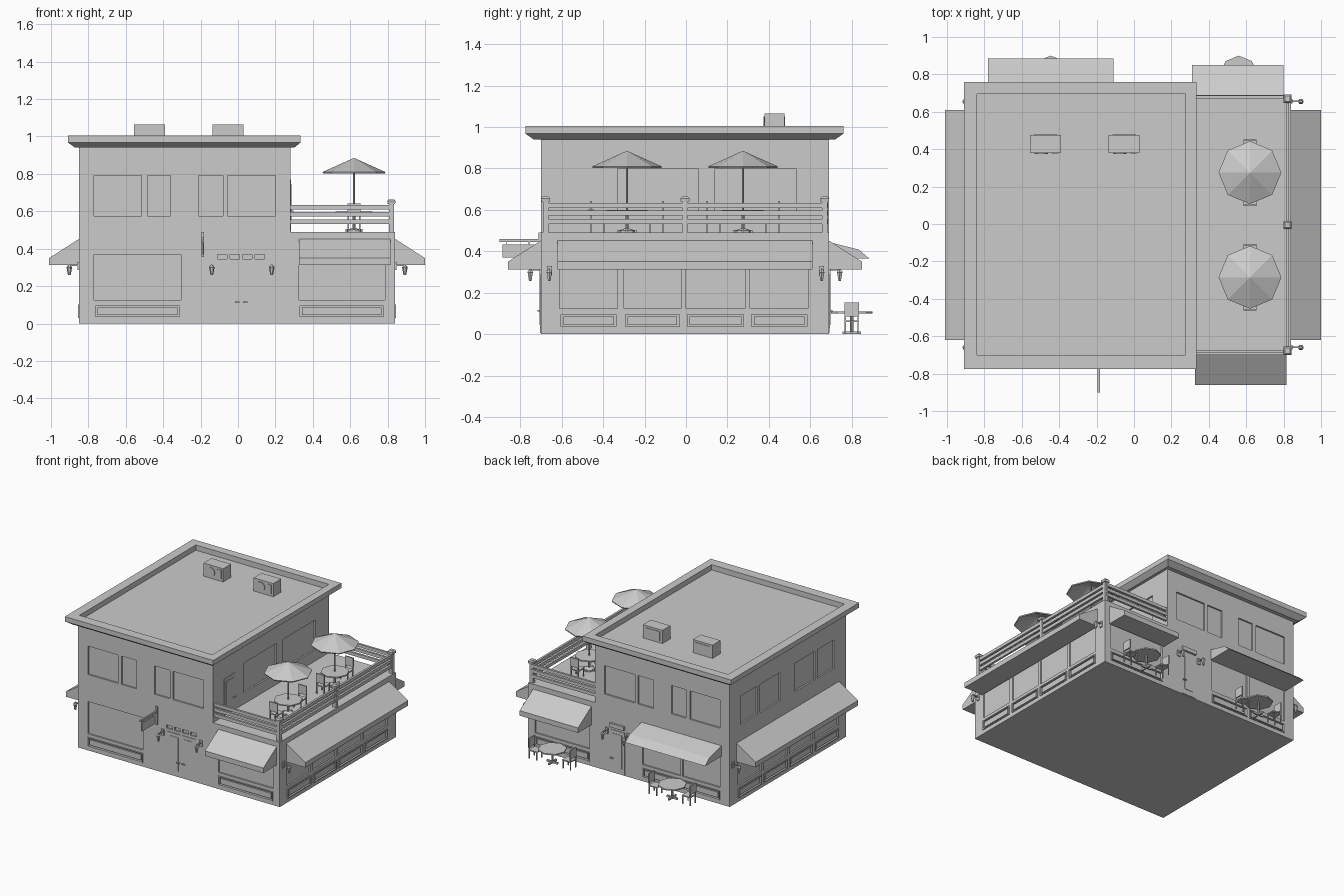
import bpy, bmesh
from math import cos, sin, pi

if "Cube" in bpy.data.objects:
    bpy.data.objects.remove(bpy.data.objects["Cube"])

mat = bpy.data.materials.new("plain_grey")
mat.use_nodes = True
mat.diffuse_color = (0.6, 0.6, 0.6, 1)
mat.node_tree.nodes["Principled BSDF"].inputs["Base Color"].default_value = (0.6, 0.6, 0.6, 1)

# wall name -> (axis of the outward normal, sign, plane position)
WALLS = {"front": (1, -1, -0.70), "back": (1, 1, 0.69), "right": (0, 1, 0.84),
         "left": (0, -1, -0.85), "terrace": (0, 1, 0.28)}


def on_wall(wall, u, d, z):
    axis, sign, pos = WALLS[wall]
    n = pos + sign * d
    return (u, n, z) if axis else (n, u, z)


def loft(bm, rings):
    """Skin equal-length closed rings and cap both ends."""
    vs = [[bm.verts.new(p) for p in ring] for ring in rings]
    n = len(vs[0])
    for a, b in zip(vs, vs[1:]):
        for i in range(n):
            bm.faces.new((a[i], a[(i + 1) % n], b[(i + 1) % n], b[i]))
    bm.faces.new(vs[0][::-1])
    bm.faces.new(vs[-1])


def rect(x0, x1, y0, y1, z):
    return [(x0, y0, z), (x1, y0, z), (x1, y1, z), (x0, y1, z)]


def box(bm, x0, x1, y0, y1, z0, z1):
    loft(bm, [rect(x0, x1, y0, y1, z0), rect(x0, x1, y0, y1, z1)])


def wall_box(bm, wall, u0, u1, d0, d1, z0, z1):
    a, b = on_wall(wall, u0, d0, z0), on_wall(wall, u1, d1, z1)
    (x0, x1), (y0, y1) = sorted((a[0], b[0])), sorted((a[1], b[1]))
    box(bm, x0, x1, y0, y1, z0, z1)


def lathe(bm, cx, cy, profile, n=8):
    loft(bm, [[(cx + r * cos(2 * pi * i / n), cy + r * sin(2 * pi * i / n), z)
               for i in range(n)] for r, z in profile])


def finish(name, bm):
    bmesh.ops.recalc_face_normals(bm, faces=bm.faces)
    mesh = bpy.data.meshes.new(name)
    bm.to_mesh(mesh)
    bm.free()
    mesh.materials.append(mat)
    ob = bpy.data.objects.new(name, mesh)
    bpy.context.collection.objects.link(ob)
    return ob


# ---- L-shaped building body
bm = bmesh.new()
outline = [(-0.85, 0), (0.84, 0), (0.84, 0.49), (0.28, 0.49), (0.28, 0.945), (-0.85, 0.945)]
loft(bm, [[(x, y, z) for x, z in outline] for y in (-0.70, 0.69)])
body = finish("building_walls", bm)

# ---- window and base panel layout
upper = [(-0.77, -0.515), (-0.485, -0.36), (-0.21, -0.08), (-0.055, 0.20)]
bays = {"front": [(-0.77, -0.305), (0.325, 0.785)],
        "back": [(-0.77, -0.455), (-0.435, -0.12), (0.325, 0.785)],
        "right": [(-0.61, -0.33), (-0.30, -0.025), (0.0, 0.285), (0.31, 0.59)]}
bays["left"] = bays["right"]
panes = [("terrace", -0.33, 0.06, 0.575, 0.80), ("terrace", 0.14, 0.53, 0.575, 0.80)]
panes += [(w, a, b, 0.575, 0.79) for w in ("front", "back") for a, b in upper]
panes += [("left", s * a, s * b, 0.575, 0.79) for s in (-1, 1)
          for a, b in ((0.09, 0.33), (0.36, 0.56))]
panels = [(w, a, b) for w in bays for a, b in bays[w]]
panes += [(w, a, b, 0.125, 0.37) for w, a, b in panels]

# cut the window and panel recesses
bm = bmesh.new()
for w, a, b, z0, z1 in panes:
    wall_box(bm, w, min(a, b), max(a, b), -0.012, 0.03, z0, z1)
for w, a, b in panels:
    wall_box(bm, w, a, b, -0.012, 0.03, 0.03, 0.10)
for i in range(4):
    u = -0.11 + i * 0.067
    wall_box(bm, "front", u, u + 0.052, -0.012, 0.03, 0.345, 0.37)
cutter = finish("recess_cutter", bm)
cutter.hide_render = True
mod = body.modifiers.new("recesses", "BOOLEAN")
mod.operation, mod.solver, mod.object = "DIFFERENCE", "EXACT", cutter
bpy.context.view_layer.objects.active = body
bpy.ops.object.modifier_apply(modifier=mod.name)
bpy.data.objects.remove(cutter)

# raised frames and fields of the base panels
bm = bmesh.new()
for w, a, b in panels:
    wall_box(bm, w, a + 0.018, b - 0.018, -0.013, 0.002, 0.045, 0.086)
    for z in (0.03, 0.094):
        wall_box(bm, w, a, b, -0.013, 0.006, z, z + 0.007)
    for u in (a, b - 0.007):
        wall_box(bm, w, u, u + 0.007, -0.013, 0.006, 0.03, 0.10)
finish("base_panels", bm)

# ---- roof with flared cornice and sunken deck
bm = bmesh.new()
loft(bm, [rect(-0.87, 0.30, -0.735, 0.72, 0.94), rect(-0.91, 0.335, -0.775, 0.76, 0.968),
          rect(-0.91, 0.335, -0.775, 0.76, 1.005), rect(-0.84, 0.275, -0.70, 0.695, 1.005),
          rect(-0.84, 0.275, -0.70, 0.695, 0.965)])
finish("roof", bm)

# ---- rooftop air units
for x, side in ((-0.555, "left"), (-0.135, "right")):
    bm = bmesh.new()
    box(bm, x, x + 0.165, 0.38, 0.475, 0.96, 1.065)
    loft(bm, [[(x + 0.06 + 0.036 * cos(i * pi / 6), y, 1.015 + 0.036 * sin(i * pi / 6))
               for i in range(12)] for y in (0.374, 0.381)])
    box(bm, x + 0.115, x + 0.15, 0.376, 0.381, 0.985, 1.05)
    box(bm, x + 0.02, x + 0.145, 0.474, 0.479, 0.98, 1.05)
    finish("air_unit_" + side, bm)

# ---- awnings
plain = [(0, 0.452), (0.16, 0.35), (0.16, 0.312), (0, 0.312)]
deep = [(0, 0.445), (0.145, 0.408), (0.195, 0.365), (0, 0.365)]
for name, w, a, b, prof in (("front", "front", 0.325, 0.815, plain),
                            ("right", "right", -0.62, 0.61, plain),
                            ("left", "left", -0.62, 0.61, plain),
                            ("back_small", "back", 0.31, 0.80, plain),
                            ("back_large", "back", -0.78, -0.11, deep)):
    bm = bmesh.new()
    loft(bm, [[on_wall(w, u, d, z) for d, z in prof] for u in (a, b)])
    finish("awning_" + name, bm)

# ---- doors: leaves, glass plates and handles
for name, w, leaves, z0, z1 in (("front_doors", "front", ((-0.10, 0.014), (0.02, 0.135)), 0.005, 0.325),
                                ("back_door", "back", ((0.03, 0.15),), 0.005, 0.325),
                                ("terrace_door", "terrace", ((-0.57, -0.44),), 0.492, 0.77)):
    bm = bmesh.new()
    for i, (a, b) in enumerate(leaves):
        wall_box(bm, w, a, b, -0.005, 0.004, z0, z1)
        wall_box(bm, w, a + 0.022, b - 0.022, 0, 0.007, z0 + 0.04, z1 - 0.025)
        h = a + 0.008 if i else b - 0.03
        wall_box(bm, w, h, h + 0.024, 0.004, 0.018, z0 + 0.105, z0 + 0.112)
    finish(name, bm)
bm = bmesh.new()
wall_box(bm, "back", 0.03, 0.15, -0.005, 0.015, 0.345, 0.375)
finish("back_door_transom", bm)

# ---- wall lanterns
lamps = [("front", -0.14), ("front", 0.18), ("back", 0.0), ("back", 0.18)]
lamps += [(w, u) for w in ("right", "left") for u in (-0.66, 0.655)]
for i, (w, u) in enumerate(lamps):
    bm = bmesh.new()
    wall_box(bm, w, u - 0.012, u + 0.012, 0, 0.008, 0.285, 0.33)
    wall_box(bm, w, u - 0.004, u + 0.004, 0, 0.055, 0.308, 0.316)
    x, y, _ = on_wall(w, u, 0.052, 0)
    lathe(bm, x, y, [(0.007, 0.258), (0.009, 0.268), (0.014, 0.296), (0.016, 0.299), (0.007, 0.312)], 6)
    finish(f"wall_lantern_{i + 1}", bm)

# ---- hanging sign board
bm = bmesh.new()
box(bm, -0.196, -0.181, -0.712, -0.699, 0.355, 0.49)
box(bm, -0.194, -0.183, -0.90, -0.70, 0.446, 0.46)
box(bm, -0.193, -0.184, -0.885, -0.735, 0.37, 0.434)
for y in (-0.87, -0.76):
    box(bm, -0.19, -0.187, y, y + 0.004, 0.43, 0.45)
finish("hanging_sign_board", bm)

# ---- terrace railing
bm = bmesh.new()
for z in (0.532, 0.572, 0.61):
    for y in (-0.69, 0.67):
        box(bm, 0.28, 0.82, y, y + 0.016, z, z + 0.024)
    box(bm, 0.812, 0.828, -0.68, 0.675, z, z + 0.024)
finish("terrace_rails", bm)
bm = bmesh.new()
for y in (-0.678, -0.005, 0.67):
    box(bm, 0.807, 0.833, y - 0.013, y + 0.013, 0.488, 0.64)
    loft(bm, [rect(0.82 - r, 0.82 + r, y - r, y + r, z)
              for r, z in ((0.02, 0.638), (0.022, 0.655), (0.014, 0.664))])
finish("terrace_posts", bm)


# ---- tables, chairs and umbrellas
def table_set(name, cx, cy, z, along_y, umbrella):
    bm = bmesh.new()
    lathe(bm, cx, cy, [(0.1, z + 0.1), (0.1, z + 0.109)])
    lathe(bm, cx, cy, [(0.008, z + 0.012), (0.008, z + 0.101)])
    for a, b in ((0.045, 0.006), (0.006, 0.045)):
        box(bm, cx - a, cx + a, cy - b, cy + b, z, z + 0.014)
    finish(name + "_table", bm)

    for side, s in (("a", 1), ("b", -1)):
        bm = bmesh.new()

        def part(d0, d1, t0, t1, z0, z1):
            d0, d1 = sorted((s * d0, s * d1))
            if along_y:
                box(bm, cx + t0, cx + t1, cy + d0, cy + d1, z + z0, z + z1)
            else:
                box(bm, cx + d0, cx + d1, cy + t0, cy + t1, z + z0, z + z1)
        part(0.105, 0.175, -0.035, 0.035, 0.058, 0.066)
        part(0.169, 0.178, -0.035, 0.035, 0.085, 0.152)
        for t in (-0.034, 0.027):
            part(0.107, 0.114, t, t + 0.007, 0, 0.06)
            part(0.169, 0.176, t, t + 0.007, 0, 0.10)
        finish(f"{name}_chair_{side}", bm)

    if umbrella:
        bm = bmesh.new()
        lathe(bm, cx, cy, [(0.04, z), (0.04, z + 0.01), (0.012, z + 0.02)])
        lathe(bm, cx, cy, [(0.005, z), (0.005, 0.87)])
        finish(name + "_umbrella_pole", bm)
        bm = bmesh.new()
        lathe(bm, cx, cy, [(0.003, 0.865), (0.165, 0.802), (0.168, 0.81), (0.003, 0.884)])
        finish(name + "_umbrella_canopy", bm)


table_set("terrace_rear", 0.62, 0.275, 0.49, True, True)
table_set("terrace_front", 0.62, -0.285, 0.49, True, True)
table_set("patio_left", 0.56, 0.80, 0, False, False)
table_set("patio_right", -0.445, 0.80, 0, False, False)
